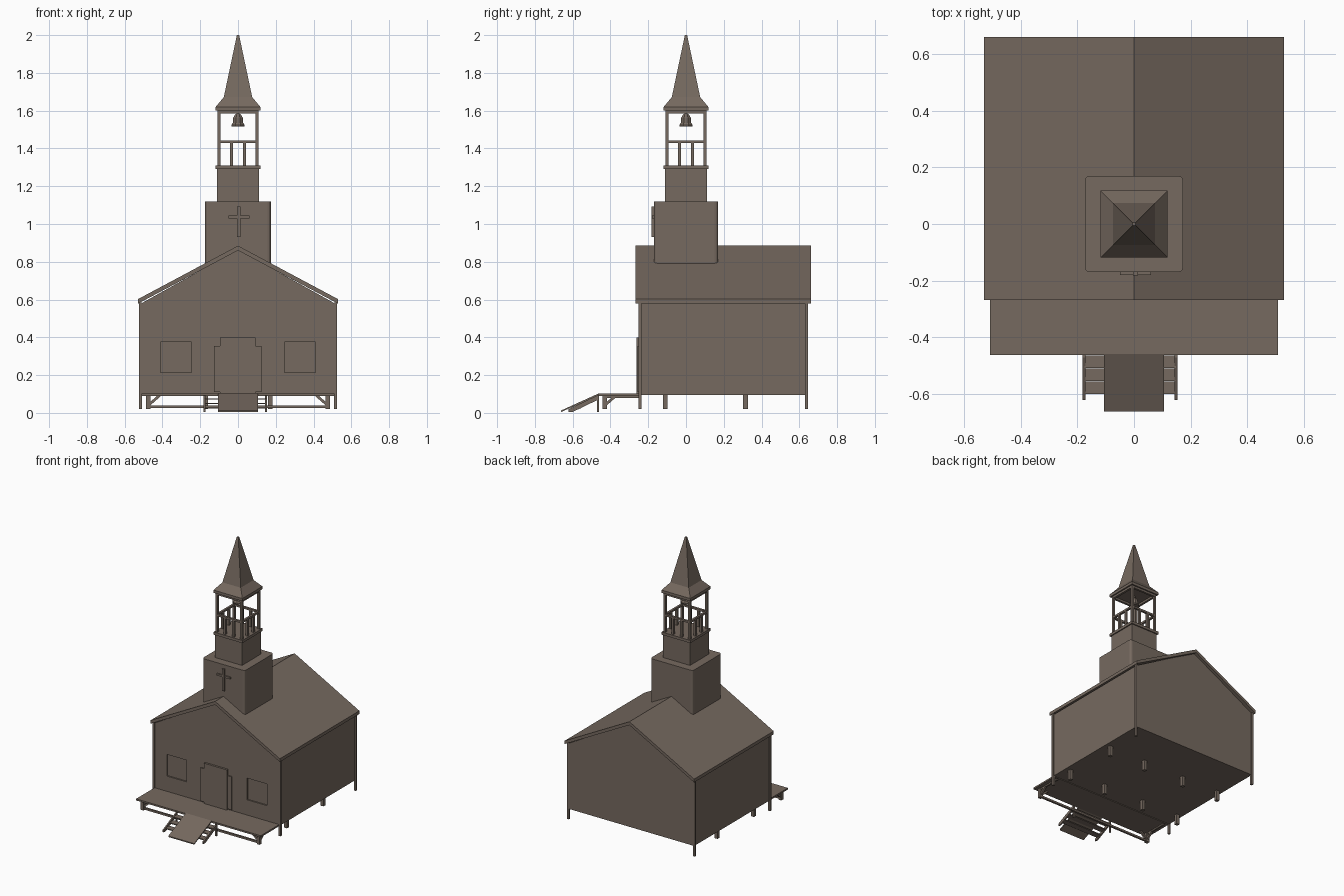
import bpy, bmesh, math
from mathutils import Vector

if "Cube" in bpy.data.objects:
    bpy.data.objects.remove(bpy.data.objects["Cube"])

brown = bpy.data.materials.new("weathered_brown")
brown.diffuse_color = (0.18, 0.142, 0.115, 1)
brown.use_nodes = True
brown.node_tree.nodes["Principled BSDF"].inputs["Base Color"].default_value = brown.diffuse_color


def finish(name, bm):
    bmesh.ops.recalc_face_normals(bm, faces=bm.faces)
    me = bpy.data.meshes.new(name)
    bm.to_mesh(me)
    bm.free()
    me.materials.append(brown)
    ob = bpy.data.objects.new(name, me)
    bpy.context.collection.objects.link(ob)
    return ob


def box(name, x0, x1, y0, y1, z0, z1, bevel=0):
    bm = bmesh.new()
    bmesh.ops.create_cube(bm, size=1)
    for v in bm.verts:
        v.co = ((x0 + x1) / 2 + v.co.x * (x1 - x0),
                (y0 + y1) / 2 + v.co.y * (y1 - y0),
                (z0 + z1) / 2 + v.co.z * (z1 - z0))
    if bevel:  # round the upright corners only
        up = [e for e in bm.edges if abs(e.verts[0].co.z - e.verts[1].co.z) > 1e-4]
        bmesh.ops.bevel(bm, geom=up, offset=bevel, segments=3, profile=0.5, affect='EDGES')
    return finish(name, bm)


def extrude(name, profile, axis, a, b):
    """Prism of a 2D profile: (x, z) along y, or (y, z) along x."""
    bm = bmesh.new()
    rings = []
    for t in (a, b):
        rings.append([bm.verts.new((p, t, q) if axis == 'y' else (t, p, q)) for p, q in profile])
    n = len(profile)
    for r in rings:
        bm.faces.new(r)
    for i in range(n):
        j = (i + 1) % n
        bm.faces.new((rings[0][i], rings[0][j], rings[1][j], rings[1][i]))
    return finish(name, bm)


def lathe(name, profile, sides, turn=0.0, z=0.0):
    """Stack of regular rings (radius, height), closed at both ends."""
    bm = bmesh.new()
    rings = []
    for r, h in profile:
        rings.append([bm.verts.new((r * math.cos(turn + 2 * math.pi * k / sides),
                                    r * math.sin(turn + 2 * math.pi * k / sides), z + h))
                      for k in range(sides)])
    for lo, hi in zip(rings, rings[1:]):
        for k in range(sides):
            j = (k + 1) % sides
            bm.faces.new((lo[k], lo[j], hi[j], hi[k]))
    bm.faces.new(rings[0])
    bm.faces.new(rings[-1])
    return finish(name, bm)


def beam(name, p, q, w):
    """Square bar between two points."""
    p, q = Vector(p), Vector(q)
    bm = bmesh.new()
    bmesh.ops.create_cube(bm, size=1)
    rot = (q - p).to_track_quat('Z', 'Y')
    for v in bm.verts:
        v.co = (p + q) / 2 + rot @ Vector((v.co.x * w, v.co.y * w, v.co.z * (q - p).length))
    return finish(name, bm)


# Hall with gabled ends and recessed windows
hall = extrude("hall_walls", [(-.515, .095), (.515, .095), (.515, .578), (0, .865), (-.515, .578)],
               'y', -.247, .64)
for side in (-1, 1):
    xs = sorted((side * .247, side * .41))
    cutter = box("window_cutter", xs[0], xs[1], -.3, -.237, .215, .375)
    cutter.hide_render = True
    cutter.display_type = 'WIRE'
    mod = hall.modifiers.new("window_recess", 'BOOLEAN')
    mod.operation = 'DIFFERENCE'
    mod.object = cutter
    for y in (-.243, .637):
        box("corner_post", side * .516 - .008, side * .516 + .008, y - .008, y + .008, .02, .585)
extrude("main_roof", [(-.53, .578), (-.53, .602), (0, .885), (.53, .602), (.53, .578), (0, .86)],
        'y', -.268, .662)

# Door and its side trims
box("door", -.095, .092, -.262, -.245, .1, .40)
for x in (-.112, .109):
    box("door_trim", x - .016, x + .016, -.256, -.245, .11, .355)

# Porch deck with its frame
box("porch_deck", -.51, .51, -.463, -.24, .09, .102)
beam("porch_beam", (-.475, -.43, .032), (.475, -.43, .032), .014)
for side in (-1, 1):
    x = side * .475
    box("porch_post", x - .012, x + .012, -.442, -.418, .02, .09)
    beam("side_brace", (x, -.43, .04), (x, -.37, .092), .014)
    beam("front_brace", (x, -.43, .04), (x - side * .06, -.43, .092), .014)
    box("porch_joist", x - .006, x + .006, -.43, -.25, .08, .092)

# Foundation posts
for x in (-.475, -.17, .17, .475):
    for y in (-.11, .315):
        box("foundation_post", x - .012, x + .012, y - .012, y + .012, .02, .1)

# Ramp laid over the stairs
extrude("ramp", [(-.663, .004), (-.663, .012), (-.46, .104), (-.46, .094)], 'x', -.106, .106)
for x in (-.177, .148):
    extrude("stair_stringer", [(-.622, .005), (-.622, .02), (-.465, .095), (-.465, .07), (-.60, .005)],
            'x', x - .005, x + .005)
    box("stair_post", x - .005, x + .005, -.472, -.46, .005, .095)
for i in range(3):
    y, z = -.602 + i * .046, .022 + i * .024
    box("stair_tread", -.175, .148, y, y + .045, z, z + .007)

# Tower with a cross
box("tower", -.174, .174, -.17, .17, .79, 1.12, bevel=.018)
box("cross_upright", -.004, .014, -.182, -.168, .93, 1.092)
box("cross_arm", -.05, .06, -.180, -.168, 1.03, 1.044)

# Belfry base, cap and open frame
box("belfry_base", -.11, .11, -.11, .11, 1.115, 1.295)
box("belfry_cap", -.118, .118, -.118, .118, 1.29, 1.31)
for sx in (-1, 1):
    for sy in (-1, 1):
        x, y = sx * .1, sy * .1
        box("belfry_post", x - .008, x + .008, y - .008, y + .008, 1.305, 1.6)
    box("belfry_rail", -.1, .1, sx * .1 - .008, sx * .1 + .008, 1.428, 1.442)
    box("belfry_rail", sx * .1 - .008, sx * .1 + .008, -.1, .1, 1.428, 1.442)
    box("belfry_header", -.1, .1, sx * .1 - .008, sx * .1 + .008, 1.585, 1.602)
    box("belfry_header", sx * .1 - .008, sx * .1 + .008, -.1, .1, 1.585, 1.602)
    for d in (-.035, .035):
        box("baluster", d - .008, d + .008, sx * .1 - .008, sx * .1 + .008, 1.305, 1.43)
        box("baluster", sx * .1 - .008, sx * .1 + .008, d - .008, d + .008, 1.305, 1.43)

# Bell on its hanger
lathe("bell", [(.038, 0), (.038, .008), (.03, .018), (.028, .045), (.018, .06), (.006, .07)],
      8, math.pi / 8, z=1.517)
box("bell_hanger", -.005, .005, -.005, .005, 1.58, 1.605)

# Flared four-sided spire
s = math.sqrt(2)
lathe("spire", [(.118 * s, 1.6), (.118 * s, 1.62), (.075 * s, 1.672), (.006 * s, 2.0)], 4, math.pi / 4)
